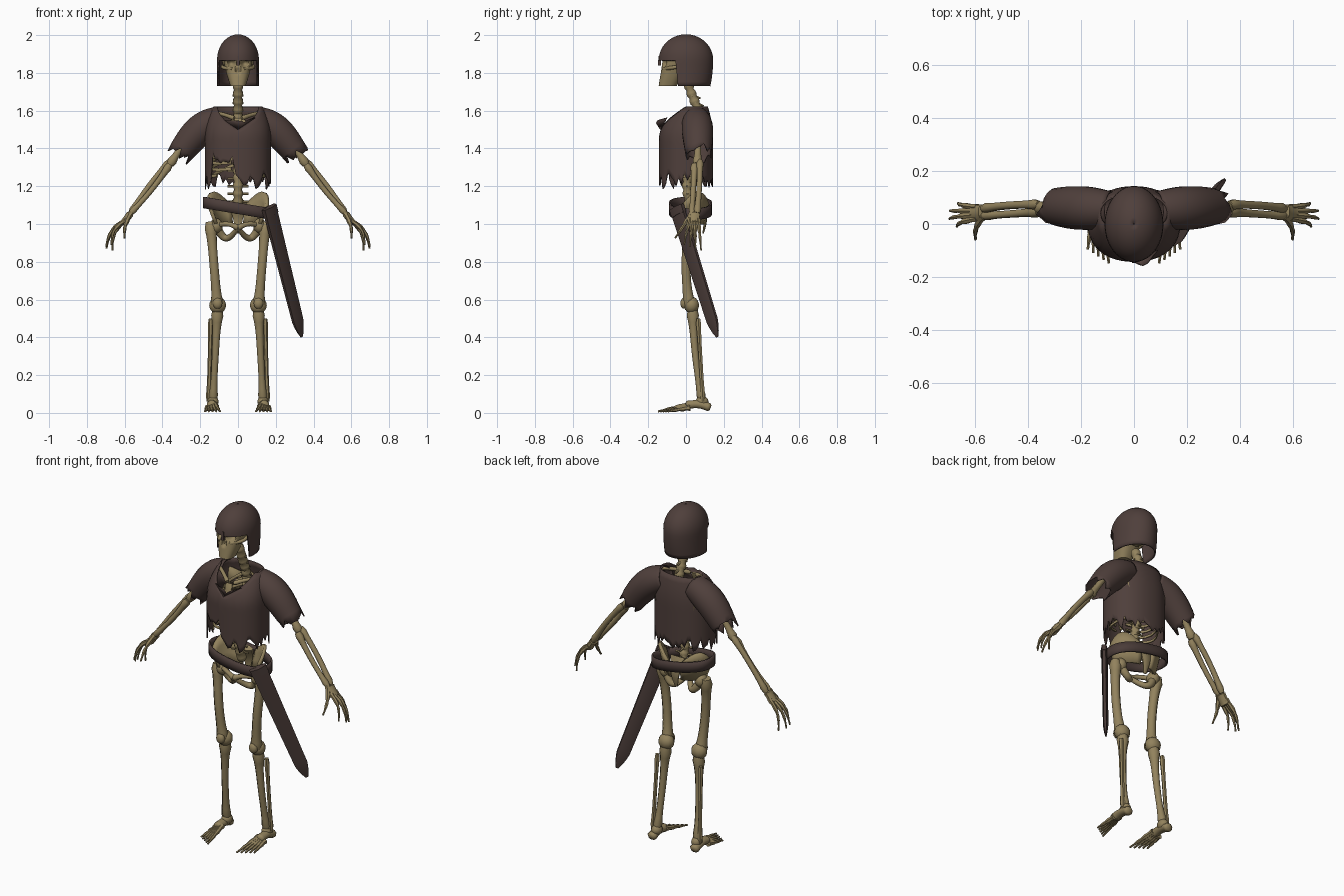
import bpy, bmesh, random
from math import sin, cos, pi
from mathutils import Vector

random.seed(4)
cube = bpy.data.objects.get("Cube")
if cube:
    bpy.data.objects.remove(cube)

ACROSS, DEPTH, UP = Vector((1, 0, 0)), Vector((0, 1, 0)), Vector((0, 0, 1))


def material(name, red, green, blue):
    made = bpy.data.materials.new(name)
    made.use_nodes = True
    made.diffuse_color = (red, green, blue, 1)
    made.node_tree.nodes["Principled BSDF"].inputs["Base Color"].default_value = (red, green, blue, 1)
    return made


BONE = material("aged bone", .29, .225, .11)
CLOTH = material("brown cloth", .078, .05, .044)
LEATHER = material("brown leather", .07, .046, .041)


def skin(name, rows, mat=BONE, closed=True, caps=True, thick=0):
    """Join rows of points into one smooth surface."""
    bm = bmesh.new()
    grid = [[bm.verts.new(point) for point in row] for row in rows]
    count = len(grid[0])
    for upper, lower in zip(grid, grid[1:]):
        for i in range(count if closed else count - 1):
            j = (i + 1) % count
            bm.faces.new((upper[i], upper[j], lower[j], lower[i]))
    if caps and closed:
        bm.faces.new(grid[0])
        bm.faces.new(grid[-1])
    bmesh.ops.recalc_face_normals(bm, faces=bm.faces)
    mesh = bpy.data.meshes.new(name)
    bm.to_mesh(mesh)
    bm.free()
    mesh.materials.append(mat)
    mesh.polygons.foreach_set("use_smooth", [True] * len(mesh.polygons))
    mesh.set_sharp_from_angle(angle=pi / 3.5)
    part = bpy.data.objects.new(name, mesh)
    bpy.context.collection.objects.link(part)
    if thick:
        shell = part.modifiers.new("thickness", "SOLIDIFY")
        shell.thickness = thick
        shell.offset = 0


def turn(count):
    return [2 * pi * (k + .5) / count - pi for k in range(count)]


def tube(name, path, radius, mat=BONE, sides=8, axis=DEPTH, flat=1, caps=True, tear=0, thick=0):
    """Sweep a round or flattened section; radius is a rule along the path."""
    last = len(path) - 1
    rows = []
    for i, centre in enumerate(path):
        along = (path[min(i + 1, last)] - path[max(i - 1, 0)]).normalized()
        wide = (axis - along * along.dot(axis)).normalized()
        thin = along.cross(wide) * flat
        ragged = tear if i == last else 0
        rows.append([centre + (wide * cos(a) + thin * sin(a)) * radius(i / last)
                     + along * random.uniform(-ragged, ragged) for a in turn(sides)])
    skin(name, rows, mat, True, caps, thick)


def limb(name, start, end, radius, bow=UP * 0, steps=14, **options):
    """Tube from start to end, bulging by bow at the middle."""
    path = [start.lerp(end, i / steps) + bow * sin(pi * i / steps) for i in range(steps + 1)]
    tube(name, path, radius, **options)


def even(size):
    return lambda t: size


def taper(first, final):
    return lambda t: first + (final - first) * t


def knobbed(size, waist=.5, end=1):
    """Long bone: slim shaft, rounded swollen ends."""
    def rule(t):
        swell = abs(2 * t - 1)
        rounding = .6 if swell > .99 else 1
        return size * (waist + (1 - waist) * swell ** 4) * rounding * (1 + (end - 1) * t)
    return rule


def jointed(size):
    """Finger or toe: three segments between knuckles."""
    return lambda t: size * (1 - .7 * t) * (.8 + .3 * abs(cos(3 * pi * t)))


def ball(name, centre, size):
    rows = [[centre + Vector((size[0] * sin(f) * cos(a), size[1] * sin(f) * sin(a), size[2] * cos(f)))
             for a in turn(12)] for f in (pi * j / 10 for j in range(1, 10))]
    skin(name, rows)


def oval(angle, width, front, back, z, power=1):
    """Point on a rounded section; angle zero is the front."""
    across, depth = [abs(q) ** power * (1 if q > 0 else -1) for q in (sin(angle), cos(angle))]
    return Vector((width * across, (front + back) / 2 - (back - front) / 2 * depth, z))


# Skull, narrowing to the chin, with hollow eyes and nose
def face_point(angle, t):
    point = oval(angle, .04 + .04 * sin(t * pi / 2), .03 * t - .145, .12 * t - .05, 1.73 + .19 * t, .8)
    if abs(angle) < pi / 2:
        eye = 1 - ((abs(point.x) - .034) / .024) ** 2 - ((point.z - 1.85) / .024) ** 2
        nose = 1 - (point.x / .012) ** 2 - ((point.z - 1.81) / .02) ** 2
        point.y += .04 * max(0, eye) + .02 * max(0, nose)
    return point


ball("cranium", Vector((0, .01, 1.88)), (.09, .11, .09))
skin("face", [[face_point(a, j / 24) for a in turn(60)] for j in range(25)])
for s in (1, -1):
    limb("cheekbone", Vector((s * .03, -.12, 1.82)), Vector((s * .08, -.03, 1.835)), even(.01), ACROSS * s * .02)


# Helmet: dome with cheek and neck guards, open at the face
def helmet_point(angle, t):
    brow, reach, width = 1.87, .14, .107
    if t < .6:
        f = max(t, .004) / .6 * pi / 2
        return oval(angle, width * sin(f), -reach * sin(f), reach * sin(f), brow + (2 - brow) * cos(f))
    low = brow - .005 if abs(angle) < .4 * pi else 1.73
    drop = (t - .6) / .4
    return oval(angle, width, -reach, reach - .015 * drop ** 2, brow + (low - brow) * drop)


skin("helmet", [[helmet_point(a, j / 15) for a in turn(60)] for j in range(16)], CLOTH, caps=False, thick=.008)
limb("nose_guard", Vector((0, -.14, 1.89)), Vector((0, -.14, 1.84)), taper(.008, .012), mat=CLOTH, sides=4)


# Curved spine with spiked vertebrae
def spine_point(z):
    return Vector((0, .045 - .04 * cos((z - 1.2) / .3 * pi), z))


tube("spine", [spine_point(1.06 + .69 * i / 51) for i in range(52)],
     lambda t: .021 if round(t * 51) % 3 == 0 else .028)
for i in range(15):
    middle = spine_point(1.12 + .04 * i)
    reach = ACROSS * (.055 if i < 5 else .03)
    limb("vertebra_wings", middle - reach, middle + reach, even(.006), sides=5)
    limb("vertebra_spike", middle, middle + DEPTH * .045 - UP * .015, taper(.01, .004), sides=5, axis=ACROSS)
limb("tailbone", Vector((0, .07, 1.12)), Vector((0, .09, .95)), taper(.05, .01), DEPTH * .02, axis=ACROSS, flat=.4)

# Rib cage
limb("breastbone", Vector((0, -.08, 1.56)), Vector((0, -.11, 1.31)), knobbed(.03, .7, .5), DEPTH * -.02,
     axis=ACROSS, flat=.35)
for s in (1, -1):
    for i in range(8):
        spread = min(1, i / 3)
        stop = .25 if i < 7 else .9
        path = []
        for t in (k / 10 for k in range(11)):
            height = 1.56 - .034 * i - .07 * sin(t * 2)
            point = oval(pi - (pi - stop) * t, .09 + .05 * spread, -.07 - .045 * spread, .11, height)
            path.append(Vector((s * point.x, point.y, point.z)))
        tube("rib", path, even(.009), sides=5, axis=UP, flat=.6)

# Torn shirt: every column of the body has its own neckline and hem
columns = []
for a in turn(64):
    front = abs(a) < pi / 2
    neck = 1.5 + .12 * min(1, abs(a)) if front else 1.62
    hem = 1.225 + random.uniform(-.045, .045)
    if front and -.8 < sin(a) < -.1:
        hem = 1.37 + random.uniform(-.06, .05)
    column = []
    for t in (j / 12 for j in range(13)):
        z = neck + (hem - neck) * t
        slope = max(0, (z - 1.45) / .18) ** 2
        column.append(oval(a, .172 - .05 * slope, .12 * slope - .14, .14 - .03 * slope, z, .9))
    columns.append(column)
skin("shirt_body", list(zip(*columns)), CLOTH, caps=False, thick=.006)
fold = [Vector((x, abs(x) * .4 - .135, 1.5 + abs(x) * .7)) for x in (-.07, 0, .09)]
peak = Vector((.04, -.163, 1.545))
skin("collar_flap", [fold, [point.lerp(peak, .8) for point in fold]], CLOTH, closed=False, thick=.005)

for s in (1, -1):
    def spot(x, y, z):
        return Vector((s * x, y, z))

    # Shoulders and sleeves
    limb("collarbone", spot(.02, -.07, 1.56), spot(.18, .05, 1.59), knobbed(.015, .7), UP * .01, axis=UP)
    skin("shoulder_blade", [[spot(.05, .11, 1.54), spot(.08, .12, 1.4)], [spot(.17, .08, 1.58), spot(.11, .11, 1.4)]],
         closed=False, thick=.01)
    limb("sleeve", spot(.09, .055, 1.555), spot(.305, .066, 1.375), lambda t: .066 + .014 * sin(pi * t),
         UP * .035, mat=CLOTH, sides=20, caps=False, tear=.03, thick=.006)

    # Arms and hands
    shoulder, elbow, wrist = spot(.2, .07, 1.56), spot(.36, .06, 1.315), spot(.57, .045, 1.055)
    apart = DEPTH * .014
    limb("upper_arm", shoulder, elbow, knobbed(.035))
    limb("outer_forearm", elbow + apart + UP * .02, wrist + apart, knobbed(.024, .65), spot(.006, .004, .006))
    limb("inner_forearm", elbow - apart, wrist - apart, knobbed(.028, .6, .8), spot(-.006, 0, -.006))
    palm = spot(.61, .042, 1)
    limb("wrist", wrist, palm, knobbed(.034, .9), flat=.65)
    for i in range(4):
        root = wrist.lerp(palm, .6) + DEPTH * (.02 - .014 * i)
        limb("finger", root, spot(.665 + .037 * sin(i), .08 - .03 * i, .86 + .01 * i), jointed(.014),
             spot(.022, 0, .012), sides=6)
    limb("thumb", wrist - apart, spot(.6, -.058, .925), jointed(.016), spot(.012, 0, 0), sides=6)

    # Pelvis
    wing = []
    for v in (0, .3, .6, 1):
        row = []
        for u in (k / 8 for k in range(9)):
            angle, crest = .25 + 1.5 * u, 1.1 + .07 * sin(pi * u)
            shrink = 1 - .25 * v
            row.append(spot(.157 * sin(angle) * shrink, .12 * cos(angle) * shrink, crest + (1 - crest) * v))
        wing.append(row)
    skin("hip_wing", wing, closed=False, thick=.018)
    socket, joint = spot(.115, .02, .99), spot(0, -.04, .98)
    ball("hip_socket", socket, (.035, .04, .04))
    limb("pubic_branch", socket, joint, knobbed(.022, .6), spot(0, -.015, .015))
    limb("seat_branch", socket, joint, taper(.025, .013), spot(.005, .04, -.06))

    # Legs
    hip, knee, ankle = spot(.146, .02, 1.01), spot(.108, .02, .55), spot(.132, .085, .06)
    limb("thigh_bone", hip, knee, knobbed(.044, .58), DEPTH * -.02)
    ball("kneecap", knee + Vector((0, -.03, .03)), (.026, .02, .03))
    ball("knee_joint", knee + Vector((0, .01, .02)), (.046, .04, .045))
    limb("shin_bone", knee + DEPTH * .015, ankle, knobbed(.046, .5, .7), DEPTH * -.01)
    limb("calf_bone", spot(.143, .065, .5), spot(.155, .09, .06), knobbed(.019, .6), sides=6)

    # Feet
    ball("ankle_joint", ankle, (.03, .035, .03))
    limb("heel", spot(.14, .13, .027), spot(.138, 0, .04), knobbed(.03, .9), UP * .012, axis=ACROSS, flat=.85)
    for i in range(5):
        limb("toe", spot(.12 + .01 * i, .02, .044 - .004 * i), spot(.095 + .02 * i, .013 * i - .148, .008),
             jointed(.016), sides=6, axis=ACROSS)

# Slanted belt with the scabbard hanging from it
belt = []
for lift in (.03, 0, -.03):
    ring = [oval(a, .182, -.085, .133, 1.083 + lift, .85) for a in turn(32)]
    belt.append([point - UP * .17 * point.x for point in ring])
skin("belt", belt, LEATHER, caps=False, thick=.01)
throat, tip = Vector((.165, -.05, 1.09)), Vector((.338, .166, .402))
broad = Vector((1, 1, .57)).normalized()
limb("scabbard", throat, tip, lambda t: (.052 - .012 * t) * min(1, 8 * (1.01 - t)) ** .6, steps=24,
     mat=LEATHER, sides=6, axis=broad, flat=.35)
limb("scabbard_band", throat, throat.lerp(tip, .06), even(.054), mat=LEATHER, sides=6, axis=broad, flat=.42)
